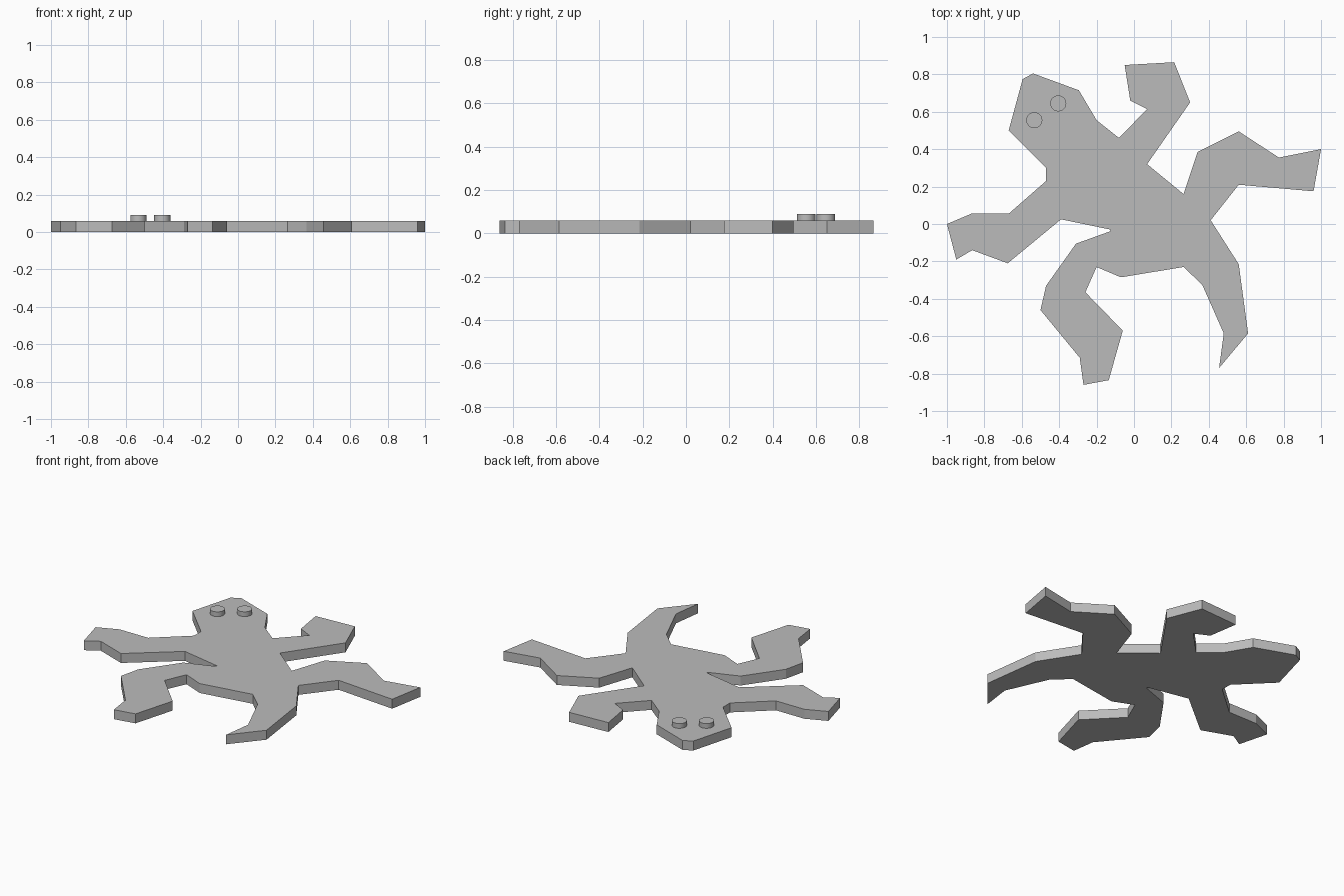
import bpy
import bmesh
from mathutils import Vector

# Remove the default cube
default_cube = bpy.data.objects.get("Cube")
if default_cube:
    bpy.data.objects.remove(default_cube, do_unlink=True)

THICKNESS = 0.06
EYE_RADIUS = 0.043
EYE_TOP = 0.09

# Single plain grey
grey = bpy.data.materials.new("plain grey")
grey.use_nodes = True
colour = (0.5, 0.5, 0.5, 1.0)
grey.diffuse_color = colour
grey.node_tree.nodes["Principled BSDF"].inputs["Base Color"].default_value = colour


def add_object(name, bm):
    """Turn a bmesh into a grey scene object."""
    bmesh.ops.recalc_face_normals(bm, faces=bm.faces)
    mesh = bpy.data.meshes.new(name)
    bm.to_mesh(mesh)
    bm.free()
    mesh.materials.append(grey)
    obj = bpy.data.objects.new(name, mesh)
    bpy.context.collection.objects.link(obj)
    return obj


def extrude_outline(name, outline, height):
    """Close an outline with a face and pull it up into a flat plate."""
    bm = bmesh.new()
    base = bm.faces.new([bm.verts.new((x, y, 0)) for x, y in outline])
    pulled = bmesh.ops.extrude_face_region(bm, geom=[base], use_keep_orig=True)
    top = [v for v in pulled["geom"] if isinstance(v, bmesh.types.BMVert)]
    bmesh.ops.translate(bm, verts=top, vec=Vector((0, 0, height)))
    return add_object(name, bm)


def add_eye(name, x, y):
    """Low round button standing on the head."""
    bm = bmesh.new()
    bmesh.ops.create_cone(bm, cap_ends=True, segments=24, radius1=EYE_RADIUS,
                          radius2=EYE_RADIUS, depth=EYE_TOP - THICKNESS)
    eye = add_object(name, bm)
    eye.location = (x, y, (EYE_TOP + THICKNESS) / 2)
    return eye


# Body silhouette, part by part, clockwise
head = [(-.47, .23), (-.47, .3), (-.67, .5), (-.595, .775), (-.54, .805),
        (-.295, .715), (-.2, .555), (-.08, .46)]
left_front_leg = [(.07, .615), (-.02, .66), (-.05, .85), (.215, .865),
                  (.3, .65), (.07, .32), (.265, .16)]
left_back_leg = [(.34, .385), (.56, .495), (.775, .355), (1, .4),
                 (.96, .175), (.56, .21), (.41, .02)]
tail = [(.56, -.215), (.61, -.585), (.455, -.77), (.48, -.585),
        (.365, -.325), (.265, -.23), (-.07, -.285)]
right_back_leg = [(-.2, -.23), (-.26, -.365), (-.06, -.57), (-.135, -.835),
                  (-.27, -.86), (-.29, -.715), (-.5, -.46), (-.47, -.33),
                  (-.31, -.105), (-.13, -.04), (-.125, -.03)]
right_front_leg = [(-.39, .025), (-.675, -.21), (-.865, -.14), (-.95, -.19),
                   (-1, 0), (-.87, .055), (-.67, .055)]

extrude_outline("lizard_body", head + left_front_leg + left_back_leg + tail
                + right_back_leg + right_front_leg, THICKNESS)

# Eyes
right_eye = add_eye("right_eye", -.533, .555)
left_eye = add_eye("left_eye", -.405, .645)

# Smooth round walls, sharp rims
bpy.ops.object.select_all(action="DESELECT")
for eye in (right_eye, left_eye):
    eye.select_set(True)
bpy.context.view_layer.objects.active = left_eye
bpy.ops.object.shade_smooth_by_angle()
